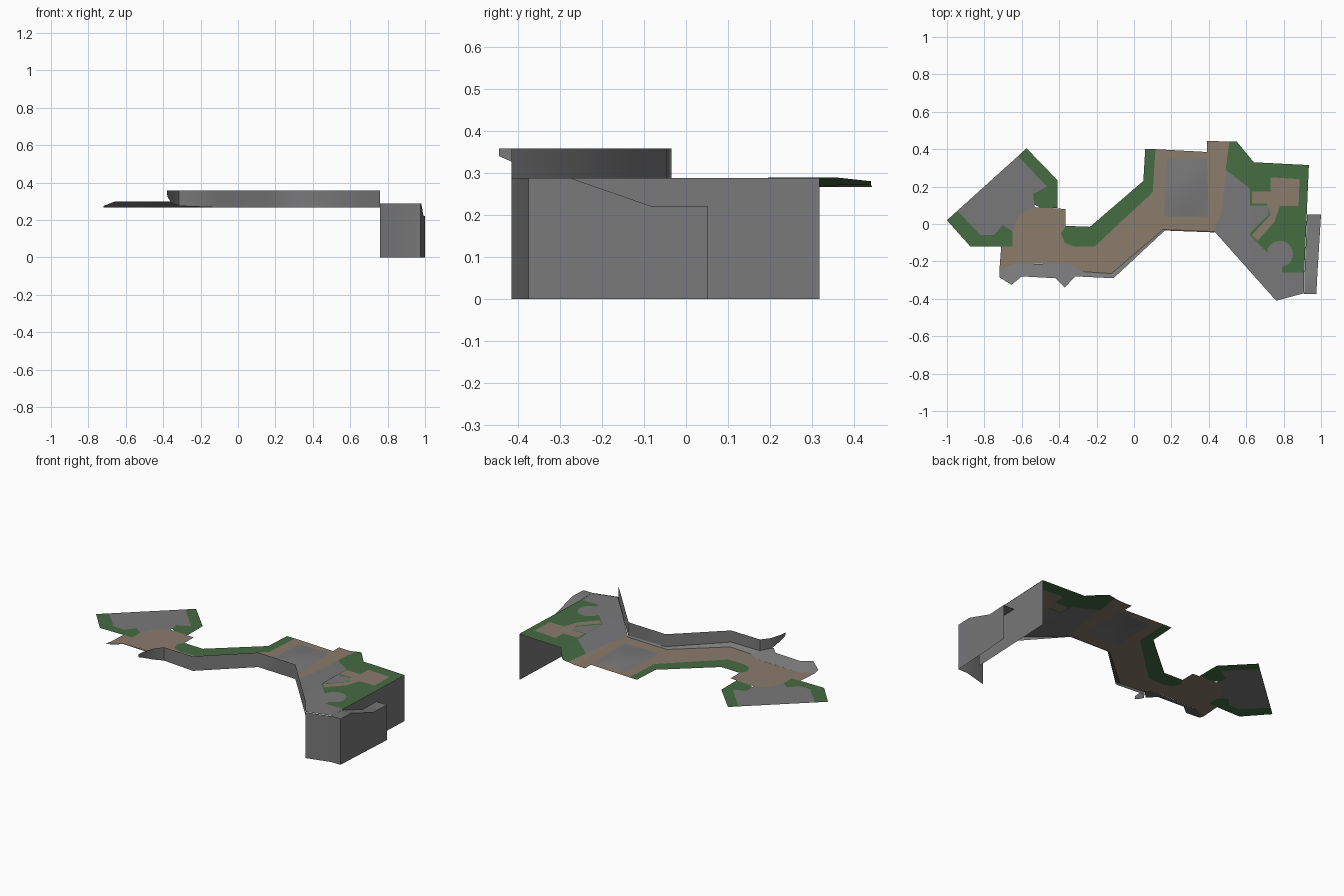
import bpy, bmesh, math
from mathutils import Vector

if "Cube" in bpy.data.objects:
    bpy.data.objects.remove(bpy.data.objects["Cube"])

LOW, HIGH = 0.267, 0.288          # heights of the west and east ground


def material(name, rgb):
    m = bpy.data.materials.new(name)
    m.diffuse_color = (*rgb, 1)
    m.use_nodes = True
    m.node_tree.nodes["Principled BSDF"].inputs["Base Color"].default_value = m.diffuse_color
    return m


ROCK = material("grey_rock", (0.19, 0.19, 0.195))
GRASS = material("green_grass", (0.06, 0.15, 0.055))
DIRT = material("brown_dirt", (0.26, 0.20, 0.15))


def ground_z(x):
    t = min(max((x - 0.46) / 0.16, 0), 1)
    return LOW + (HIGH - LOW) * t


def finish(bm, name, mat, smooth=False):
    me = bpy.data.meshes.new(name)
    bm.to_mesh(me)
    bm.free()
    me.materials.append(mat)
    ob = bpy.data.objects.new(name, me)
    bpy.context.collection.objects.link(ob)
    if smooth:
        bpy.ops.object.select_all(action='DESELECT')
        ob.select_set(True)
        bpy.context.view_layer.objects.active = ob
        bpy.ops.object.shade_smooth_by_angle(angle=math.radians(50))
    return ob


def patch(name, mat, pts, lifts=(0,)):
    """Flat outline draped on the ground; two lifts make a thin plate."""
    bm = bmesh.new()
    for lift in lifts:
        f = bm.faces.new([bm.verts.new((x, y, lift)) for x, y in pts])
        f.normal_update()
        if (f.normal.z < 0) != (lift < 0):
            f.normal_flip()
    bmesh.ops.triangulate(bm, faces=bm.faces[:])
    for cut in (0.46, 0.62):
        bmesh.ops.bisect_plane(bm, geom=bm.verts[:] + bm.edges[:] + bm.faces[:],
                               plane_co=(cut, 0, 0), plane_no=(1, 0, 0))
    for v in bm.verts:
        v.co.z += ground_z(v.co.x)
    return finish(bm, name, mat)


def loft(name, mat, rows, flip=False, smooth=True):
    bm = bmesh.new()
    grid = [[bm.verts.new(p) for p in row] for row in rows]
    for a, b in zip(grid, grid[1:]):
        for i in range(len(a) - 1):
            f = bm.faces.new((a[i], a[i + 1], b[i + 1], b[i]))
            if flip:
                f.normal_flip()
    return finish(bm, name, mat, smooth)


def wall(name, path, lows, highs, flip=False):
    return loft(name, ROCK, [[(x, y, z) for (x, y), z in zip(path, lows)],
                             [(x, y, z) for (x, y), z in zip(path, highs)]], flip)


PLATE = (0.0015, -0.0015)

# West landing: grey pad with grass on two sides
patch("landing_pad", ROCK, [(-.945, .07), (-.62, .363), (-.465, .20), (-.54, .16), (-.53, .09),
                            (-.61, .055), (-.65, -.04), (-.70, -.005), (-.75, -.06), (-.82, -.06)])
patch("landing_grass_north", GRASS, [(-.62, .363), (-.575, .405), (-.41, .235), (-.41, .085),
                                     (-.50, .085), (-.54, .11), (-.54, .16), (-.465, .20)])
patch("landing_grass_south", GRASS, [(-1, .02), (-.945, .07), (-.82, -.06), (-.75, -.06),
                                     (-.70, -.005), (-.65, -.04), (-.65, -.12), (-.875, -.12)])

# Dirt path from the landing to the courtyard
patch("dirt_path", DIRT, [(-.65, -.04), (-.61, .055), (-.53, .09), (-.365, .08), (-.365, -.01),
                          (-.39, -.05), (-.37, -.10), (-.32, -.12), (-.21, -.12), (.10, .17),
                          (.16, .04), (.155, -.03), (-.12, -.265), (-.27, -.255), (-.34, -.215),
                          (-.635, -.21), (-.72, -.25), (-.71, -.12), (-.65, -.12)])
patch("path_grass", GRASS, [(-.365, -.01), (-.235, -.015), (.05, .23), (.06, .40), (.115, .40),
                            (.10, .17), (-.21, -.12), (-.32, -.12), (-.37, -.10), (-.39, -.05)])

# Courtyard: dirt frame around a slightly domed stone square
patch("courtyard_dirt_north", DIRT, [(.115, .40), (.39, .385), (.39, .35), (.175, .35), (.10, .17)])
patch("courtyard_dirt_west", DIRT, [(.10, .17), (.175, .35), (.16, .04)])
patch("courtyard_dirt_south", DIRT, [(.16, .04), (.40, .04), (.43, -.04), (.155, -.03)])
patch("courtyard_dirt_east", DIRT, [(.39, .445), (.51, .44), (.49, .26), (.47, .07), (.43, -.04),
                                    (.40, .04), (.39, .35)])
A, B, C, D = [Vector(p) for p in ((.16, .04), (.40, .04), (.39, .35), (.175, .35))]
N = 8
rows = []
for j in range(N + 1):
    row = []
    for i in range(N + 1):
        u, v = i / N, j / N
        p = A.lerp(B, u).lerp(D.lerp(C, u), v)
        row.append((p.x, p.y, LOW + .012 * math.sin(math.pi * u) * math.sin(math.pi * v)))
    rows.append(row)
loft("courtyard_stone", ROCK, rows)

# East plateau: rock base with grass, dirt and a round clearing
patch("plateau_rock", ROCK, [(.43, -.04), (.47, .07), (.49, .26), (.51, .44), (.55, .44), (.64, .33),
                             (.935, .315), (.91, -.26), (.91, -.37), (.76, -.41)])
patch("plateau_grass", GRASS, [(.51, .44), (.55, .44), (.64, .33), (.935, .315), (.91, -.26),
                               (.79, -.26), (.79, -.22), (.70, -.14), (.62, -.06), (.62, .19),
                               (.49, .29)], PLATE)
patch("plateau_grass_gap", ROCK, [(.62, .10), (.72, .10), (.72, .05), (.62, -.05)], (.003, -.003))
patch("plateau_dirt", DIRT, [(.73, .25), (.885, .24), (.88, .095), (.78, .095), (.75, .01),
                             (.66, -.09), (.63, -.06), (.73, .05), (.71, .11), (.63, .11),
                             (.63, .175), (.73, .175)], (.0045, -.0045))
patch("round_clearing", ROCK, [(.78 + .07 * math.cos(k * math.tau / 16),
                                -.16 + .07 * math.sin(k * math.tau / 16)) for k in range(16)],
      (.003, -.003))

# Sloping rock verges beside the path
loft("verge_west", ROCK, [
    [(-.72, -.285, .275), (-.655, -.325, .30), (-.60, -.28, .30), (-.42, -.29, .30),
     (-.37, -.34, .30), (-.315, -.28, .29)],
    [(-.72, -.25, LOW), (-.68, -.23, LOW), (-.635, -.21, LOW), (-.44, -.215, LOW),
     (-.34, -.215, LOW), (-.27, -.255, LOW)]])
loft("verge_middle", ROCK, [
    [(-.315, -.28, .29), (-.11, -.29, .285), (.165, -.035, .28), (.43, -.045, .275)],
    [(-.27, -.255, LOW), (-.12, -.265, LOW), (.155, -.03, LOW), (.43, -.04, LOW)]])

# Upper retaining wall with its outward curl at the west end
wall("retaining_wall",
     [(-.38, -.445), (-.375, -.40), (-.355, -.335), (-.315, -.285), (-.11, -.29),
      (.165, -.035), (.43, -.045), (.76, -.415)],
     [.34, .32, .29, .275, LOW, LOW, LOW, LOW], [.358] * 8, flip=True)

# Lower cliffs under the plateau, open at the bottom
cliff = [(.76, -.415), (.91, -.375), (.975, -.375), (.98, -.275), (.992, -.08), (1, .052)]
cliff_top = [HIGH, HIGH, HIGH, HIGH, .22, .22]
wall("outer_cliff", cliff, [0] * 6, cliff_top)
wall("inner_cliff", [(.91, -.27), (.935, .318)], [0, 0], [HIGH, HIGH])

# Ledge stepping down between the two cliffs
inner = [(.91, -.375), (.912, -.275), (.92, -.08), (.925, .052)]
loft("ledge", ROCK, [[(x, y, z) for (x, y), z in zip(inner, cliff_top[2:])],
                     [(x, y, z) for (x, y), z in zip(cliff[2:], cliff_top[2:])]], flip=True)
